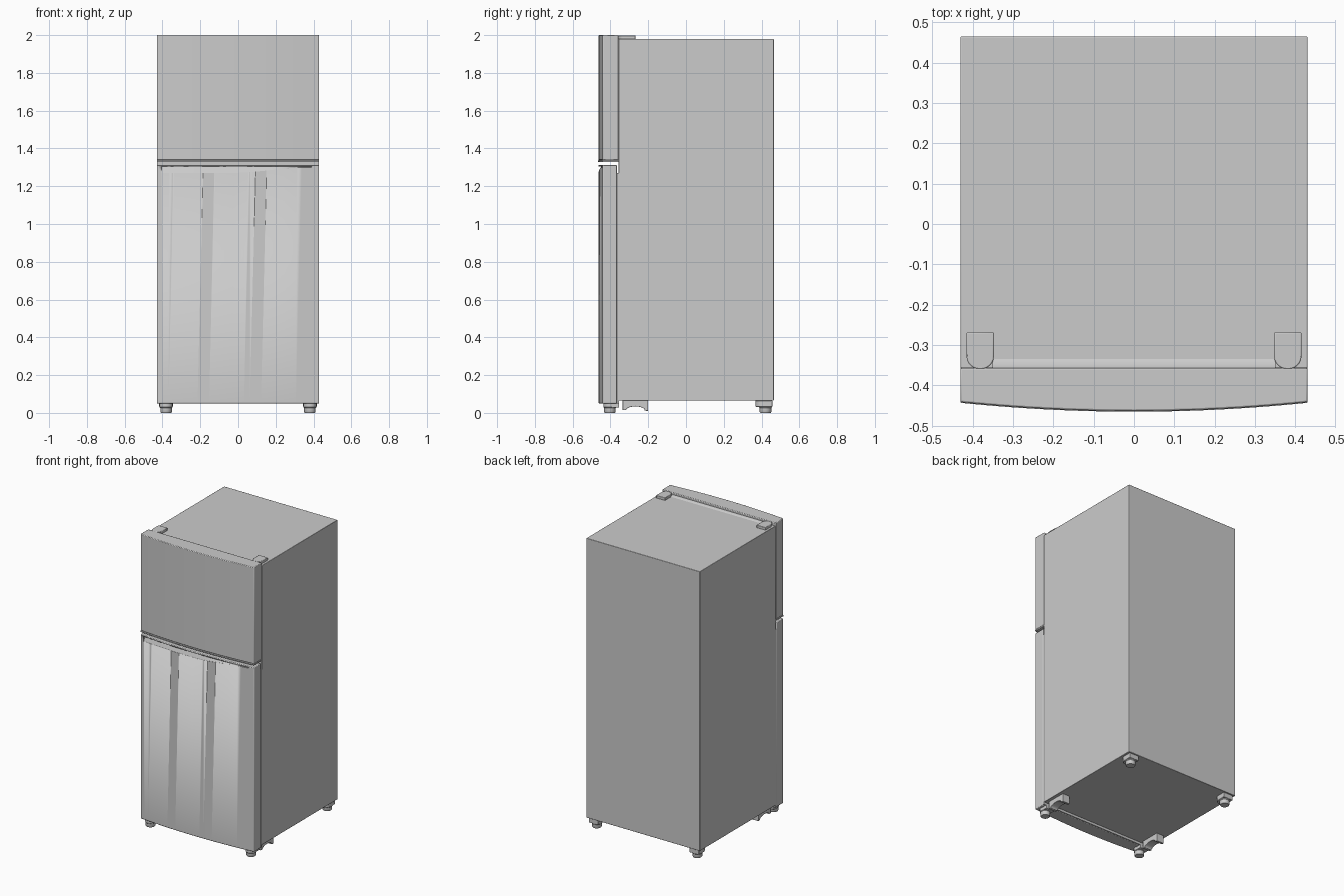
import bpy, bmesh, math

if "Cube" in bpy.data.objects:
    bpy.data.objects.remove(bpy.data.objects["Cube"])

HALF = 0.43


def finish(name, bm, bevel=0.0, segs=2):
    bmesh.ops.recalc_face_normals(bm, faces=bm.faces)
    me = bpy.data.meshes.new(name)
    bm.to_mesh(me)
    bm.free()
    ob = bpy.data.objects.new(name, me)
    bpy.context.collection.objects.link(ob)
    if bevel:
        m = ob.modifiers.new("bevel", 'BEVEL')
        m.width, m.segments, m.limit_method = bevel, segs, 'ANGLE'
        m.angle_limit = math.radians(40)
    bpy.ops.object.select_all(action='DESELECT')
    ob.select_set(True)
    bpy.context.view_layer.objects.active = ob
    bpy.ops.object.shade_smooth_by_angle(angle=math.radians(35))
    return ob


def prism(name, pts, axis, a, b, bevel=0.0):
    """Extrude a 2D outline along an axis from a to b."""
    place = {'x': lambda p, t: (t, p[0], p[1]), 'z': lambda p, t: (p[0], p[1], t)}[axis]
    bm = bmesh.new()
    r0 = [bm.verts.new(place(p, a)) for p in pts]
    r1 = [bm.verts.new(place(p, b)) for p in pts]
    bm.faces.new(r0)
    bm.faces.new(r1)
    n = len(pts)
    for i in range(n):
        j = (i + 1) % n
        bm.faces.new((r0[i], r0[j], r1[j], r1[i]))
    return finish(name, bm, bevel)


def box(name, x0, x1, y0, y1, z0, z1, bevel=0.0):
    return prism(name, [(x0, y0), (x1, y0), (x1, y1), (x0, y1)], 'z', z0, z1, bevel)


def front_y(x):
    return -0.463 + 0.022 * (x / HALF) ** 2


def door_outline(back, grow=0.0, n=28):
    xs = [-HALF + 2 * HALF * i / n for i in range(n + 1)]
    return [(x, front_y(x) - grow) for x in xs] + [(HALF, back), (-HALF, back)]


def u_outline(cx, hw, y_flat, y_tip, n=12):
    """Flat at the back, rounded towards the front."""
    yc = y_tip + hw * 0.95
    arc = [(cx + hw * math.cos(math.pi + math.pi * i / n),
            yc + hw * 0.95 * math.sin(math.pi + math.pi * i / n)) for i in range(n + 1)]
    return arc + [(cx + hw, y_flat), (cx - hw, y_flat)]


def foot(name, cx, cy, z_top, r):
    # turned foot: base pad, waist and collar
    prof = [(r * 0.8, 0), (r * 0.9, 0.005), (r * 0.9, 0.026), (r, 0.03), (r, z_top)]
    n = 24
    bm = bmesh.new()
    rings = [[bm.verts.new((cx + q * math.cos(2 * math.pi * i / n),
                            cy + q * math.sin(2 * math.pi * i / n), z))
              for i in range(n)] for q, z in prof]
    for a, b in zip(rings, rings[1:]):
        for i in range(n):
            j = (i + 1) % n
            bm.faces.new((a[i], a[j], b[j], b[i]))
    bm.faces.new(rings[0])
    bm.faces.new(rings[-1])
    return finish(name, bm)


# cabinet
box("cabinet", -HALF, HALF, -0.357, 0.465, 0.065, 1.98, 0.003)

# doors
prism("freezer_door", door_outline(-0.357), 'z', 1.338, 2.0, 0.004)
prism("freezer_door_bottom_trim", door_outline(-0.357, 0.002), 'z', 1.328, 1.338, 0.002)
lower = prism("fridge_door", door_outline(-0.366), 'z', 0.05, 1.313, 0.004)
box("fridge_door_gasket", -HALF, HALF, -0.366, -0.356, 0.05, 1.27)

# scooped hand grip along the top of the lower door
bm = bmesh.new()
N = 40
rows = []
for i in range(N + 1):
    x = -0.405 + 0.795 * i / N
    t = min(1, max(0, (x + 0.02) / 0.39))
    zb = 1.271 + 0.029 * t * t * (3 - 2 * t)
    yb, yt = front_y(x) + 0.002, front_y(x) + 0.014
    rows.append([bm.verts.new(p) for p in
                 ((x, -0.5, zb), (x, yb, zb), (x, yt, 1.304), (x, -0.5, 1.304))])
for a, b in zip(rows, rows[1:]):
    for k in range(4):
        m = (k + 1) % 4
        bm.faces.new((a[k], a[m], b[m], b[k]))
bm.faces.new(rows[0])
bm.faces.new(rows[-1])
cutter = finish("grip_cutter", bm)
cutter.hide_render = True
bpy.context.view_layer.objects.active = lower
mod = lower.modifiers.new("grip", 'BOOLEAN')
mod.object, mod.operation, mod.solver = cutter, 'DIFFERENCE', 'EXACT'
with bpy.context.temp_override(object=lower, active_object=lower):
    for name in [m.name for m in lower.modifiers]:
        bpy.ops.object.modifier_apply(modifier=name)
bpy.data.objects.remove(cutter)

# raised strip on the cabinet top behind the freezer door
prism("top_strip", [(-0.357, 1.979), (-0.357, 1.986), (-0.343, 1.986), (-0.333, 1.979)],
      'x', -0.35, 0.35)

# bracket side profile (y, z), with an arched underside
bracket = [(-0.335, 0.066), (-0.335, 0.014), (-0.318, 0.014)]
bracket += [(-0.268 - 0.05 * math.cos(math.pi * i / 10),
             0.014 + 0.02 * math.sin(math.pi * i / 10)) for i in range(1, 10)]
bracket += [(-0.218, 0.012), (-0.2, 0.01), (-0.2, 0.066)]

# parts on both sides
for side, s in (("left", -1), ("right", 1)):
    cx = s * 0.381
    prism(f"{side}_hinge_cover", u_outline(cx, 0.034, -0.268, -0.36), 'z', 1.978, 1.998, 0.003)
    foot(f"{side}_front_foot", cx, -0.403, 0.052, 0.034)
    box(f"{side}_front_foot_plate", cx - 0.032, cx + 0.032, -0.41, -0.354, 0.028, 0.052, 0.002)
    foot(f"{side}_rear_foot", cx, 0.421, 0.066, 0.034)
    prism(f"{side}_rear_foot_mount", u_outline(cx, 0.036, 0.457, 0.368), 'z', 0.032, 0.066, 0.003)
    prism(f"{side}_bracket", bracket, 'x', cx - 0.028, cx + 0.028, 0.002)
